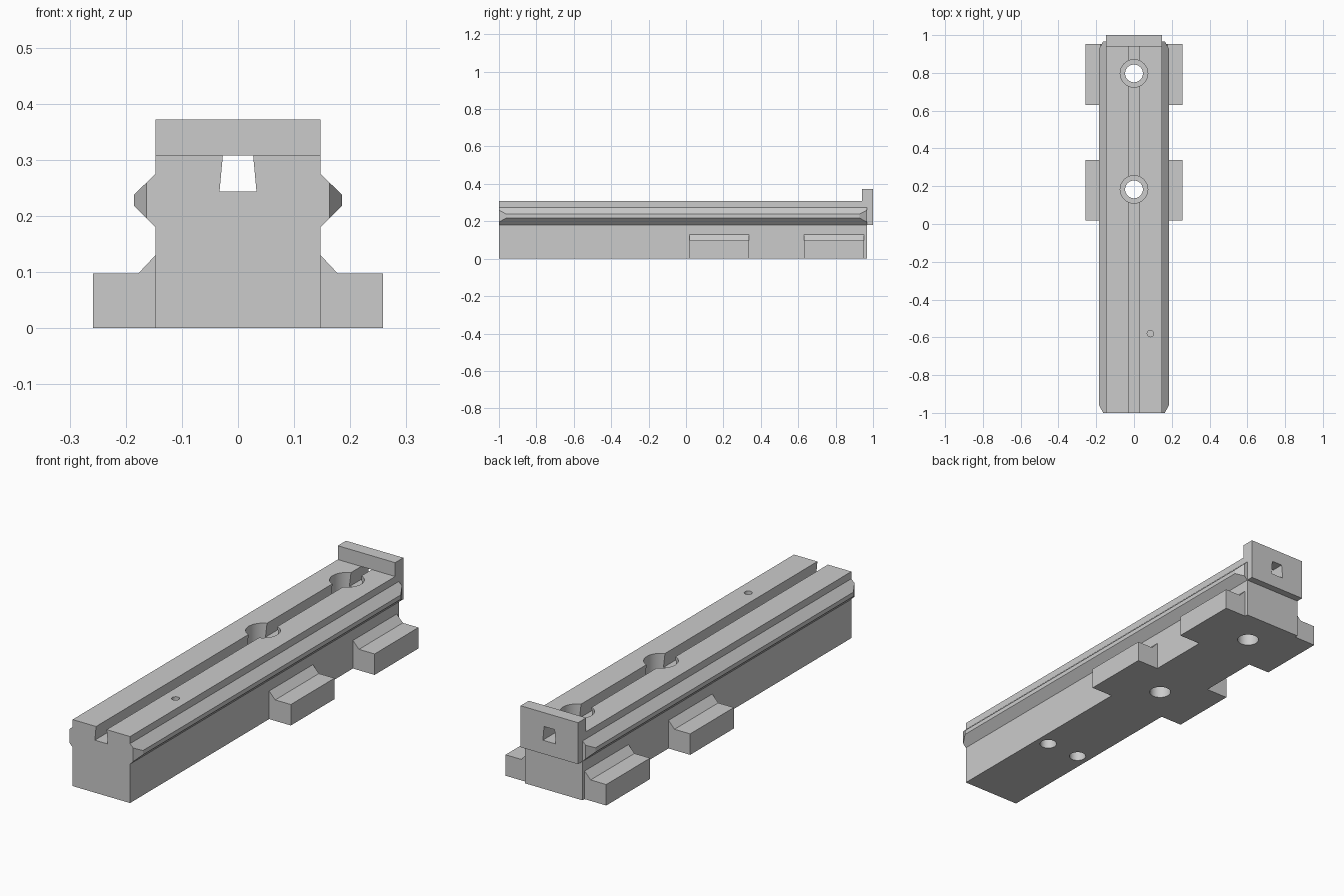
import bpy
import bmesh
from mathutils import Vector

cube = bpy.data.objects.get("Cube")
if cube:
    bpy.data.objects.remove(cube, do_unlink=True)

grey = bpy.data.materials.new("plain grey")
grey.use_nodes = True
grey.diffuse_color = (0.6, 0.6, 0.6, 1)
grey.node_tree.nodes["Principled BSDF"].inputs["Base Color"].default_value = (0.6, 0.6, 0.6, 1)

HALF = 0.147      # half width of the block
FRONT, BACK = -1.0, 0.967
TOP, FLOOR = 0.308, 0.243


def finish(name, bm):
    bmesh.ops.recalc_face_normals(bm, faces=bm.faces)
    mesh = bpy.data.meshes.new(name)
    bm.to_mesh(mesh)
    bm.free()
    mesh.materials.append(grey)
    ob = bpy.data.objects.new(name, mesh)
    bpy.context.collection.objects.link(ob)
    return ob


def prism(half_profile, y0, y1):
    """Mirror a half profile (x, z) about x = 0 and extrude it along y."""
    points = half_profile + [(-x, z) for x, z in reversed(half_profile)]
    bm = bmesh.new()
    face = bm.faces.new([bm.verts.new((x, y0, z)) for x, z in points])
    new = bmesh.ops.extrude_face_region(bm, geom=[face])["geom"]
    moved = [v for v in new if isinstance(v, bmesh.types.BMVert)]
    bmesh.ops.translate(bm, verts=moved, vec=(0, y1 - y0, 0))
    return bm


def cylinder(name, x, y, radius, z0, z1):
    bm = bmesh.new()
    bmesh.ops.create_cone(bm, cap_ends=True, segments=48, radius1=radius,
                          radius2=radius, depth=z1 - z0)
    bmesh.ops.translate(bm, verts=bm.verts, vec=(x, y, (z0 + z1) / 2))
    return finish(name, bm)


def combine(target, other, operation):
    """Apply a boolean and remove the second object."""
    mod = target.modifiers.new("boolean", 'BOOLEAN')
    mod.operation = operation
    mod.solver = 'EXACT'
    mod.object = other
    bpy.ops.object.select_all(action='DESELECT')
    bpy.context.view_layer.objects.active = target
    target.select_set(True)
    bpy.ops.object.modifier_apply(modifier=mod.name)
    bpy.data.objects.remove(other, do_unlink=True)


# Block with side rails and a dovetail slot
bm = prism([(HALF, 0), (HALF, 0.18), (0.185, 0.218), (0.185, 0.238),
            (HALF, 0.275), (HALF, TOP), (0.027, TOP), (0.033, FLOOR)], FRONT, BACK)

# Bevelled rail ends
for sx in (-1, 1):
    for sy, end in ((-1, FRONT), (1, BACK)):
        cut = bmesh.ops.bisect_plane(
            bm, geom=bm.verts[:] + bm.edges[:] + bm.faces[:],
            plane_co=(sx * 0.163, end, 0), plane_no=Vector((sx * 0.04, sy * 0.022, 0)),
            clear_outer=True)
        edges = [e for e in cut["geom_cut"] if isinstance(e, bmesh.types.BMEdge)]
        bmesh.ops.holes_fill(bm, edges=edges, sides=0)
body = finish("slotted_rail_block", bm)

# End stop plate with the slot running through it
plate = finish("end_stop", prism([(HALF, 0.18), (HALF, 0.372)], 0.94, 1.0))
window = finish("slot_cutter", prism([(0.033, FLOOR), (0.027, TOP)], 0.9, 1.1))
combine(plate, window, 'DIFFERENCE')
combine(body, plate, 'UNION')

# Mounting feet on both sides
for y0, y1 in ((0.018, 0.338), (0.631, 0.952)):
    foot = finish("mounting_foot", prism(
        [(0.258, 0), (0.258, 0.097), (0.178, 0.097), (HALF, 0.13)], y0, y1))
    combine(body, foot, 'UNION')

# Counterbored through holes
for y in (0.183, 0.797):
    combine(body, cylinder("counterbore", 0, y, 0.073, 0.22, 0.34), 'DIFFERENCE')
    combine(body, cylinder("through_hole", 0, y, 0.047, -0.1, 0.3), 'DIFFERENCE')

# Small blind hole on top, pair of blind holes underneath
combine(body, cylinder("pin_hole", 0.087, -0.58, 0.017, 0.2, 0.4), 'DIFFERENCE')
for x in (-0.086, 0.086):
    combine(body, cylinder("bottom_hole", x, -0.497, 0.037, -0.1, 0.12), 'DIFFERENCE')

bpy.context.view_layer.objects.active = body
body.select_set(True)
bpy.ops.object.shade_smooth_by_angle(angle=0.5)
